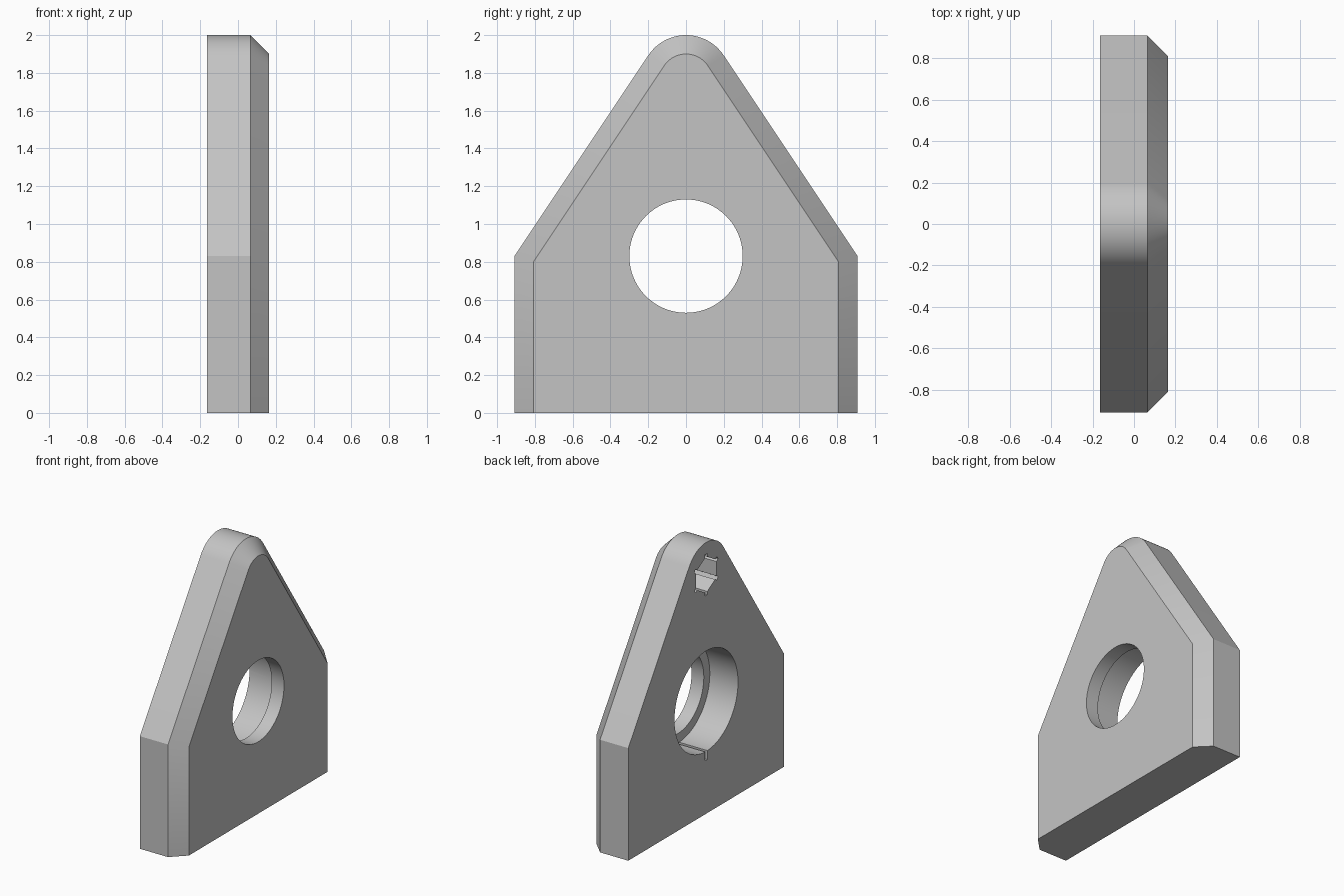
import bpy, bmesh, math
from mathutils import Matrix, Vector

cube = bpy.data.objects.get("Cube")
if cube:
    bpy.data.objects.remove(cube, do_unlink=True)

HALF_WIDTH, SHOULDER, APEX_Z, APEX_R = 0.908, 0.83, 1.761, 0.239
BACK, STEP, FRONT, BEVEL = -0.165, 0.065, 0.165, 0.1
HOLE_Z = 0.83
SLANT = math.atan2(0.5547, 0.832)      # angle of the slanted edge's normal

grey = bpy.data.materials.new("light grey")
grey.use_nodes = True
grey.diffuse_color = (0.55, 0.55, 0.55, 1)
grey.node_tree.nodes["Principled BSDF"].inputs["Base Color"].default_value = (0.55, 0.55, 0.55, 1)


def make_object(name, bm):
    bmesh.ops.recalc_face_normals(bm, faces=bm.faces)
    mesh = bpy.data.meshes.new(name)
    bm.to_mesh(mesh)
    bm.free()
    mesh.materials.append(grey)
    obj = bpy.data.objects.new(name, mesh)
    bpy.context.collection.objects.link(obj)
    return obj


def outline(inset, steps=32):
    """House-shaped profile in (y, z) with a rounded apex, inset all round but the base."""
    w, r = HALF_WIDTH - inset, APEX_R - inset
    reach = APEX_Z * math.sin(SLANT) + r
    shoulder = (reach - w * math.cos(SLANT)) / math.sin(SLANT)
    arc = []
    for i in range(steps + 1):
        a = SLANT + (math.pi - 2 * SLANT) * i / steps
        arc.append((r * math.cos(a), APEX_Z + r * math.sin(a)))
    return [(w, 0), (w, shoulder)] + arc + [(-w, shoulder), (-w, 0)]


def loft(sections):
    bm = bmesh.new()
    rings = [[bm.verts.new((x, y, z)) for y, z in pts] for x, pts in sections]
    n = len(rings[0])
    for a, b in zip(rings, rings[1:]):
        for i in range(n):
            j = (i + 1) % n
            bm.faces.new((a[i], a[j], b[j], b[i]))
    bm.faces.new(rings[0])
    bm.faces.new(rings[-1])
    return bm


def cut_prism(body, radius, z, x0, x1, sides):
    """Cut a prism running along x, with one corner pointing up."""
    ring = []
    for i in range(sides):
        a = math.pi / 2 + math.tau * i / sides
        ring.append((radius * math.cos(a), z + radius * math.sin(a)))
    cut(body, loft([(x0, ring), (x1, ring)]))


def cut_slit(body, z, angle, r0, r1, width):
    """Cut a narrow radial relief slit from the back face."""
    bm = bmesh.new()
    bmesh.ops.create_cube(bm, size=1)
    x0 = BACK - 0.05
    bmesh.ops.scale(bm, verts=bm.verts, vec=(STEP - x0, r1 - r0, width))
    bmesh.ops.translate(bm, verts=bm.verts, vec=((STEP + x0) / 2, (r0 + r1) / 2, 0))
    bmesh.ops.rotate(bm, verts=bm.verts, cent=Vector(), matrix=Matrix.Rotation(angle, 3, 'X'))
    bmesh.ops.translate(bm, verts=bm.verts, vec=(0, 0, z))
    cut(body, bm)


def cut(body, bm):
    cutter = make_object("cutter", bm)
    cutter.hide_render = True
    mod = body.modifiers.new("cut", 'BOOLEAN')
    mod.operation, mod.solver, mod.object = 'DIFFERENCE', 'EXACT', cutter
    bpy.context.view_layer.objects.active = body
    bpy.ops.object.modifier_apply(modifier=mod.name)
    bpy.data.objects.remove(cutter, do_unlink=True)


# Plate with a bevel round the outer edge of one face
full = outline(0)
plate = make_object("pointed_plate", loft([(BACK, full), (STEP, full), (FRONT, outline(BEVEL))]))

# Through hole, wider bore from the back and its relief slit
cut_prism(plate, 0.30, HOLE_Z, BACK - 0.1, FRONT + 0.1, 96)
cut_prism(plate, 0.37, HOLE_Z, BACK - 0.1, STEP, 96)
cut_slit(plate, HOLE_Z, -math.pi / 2, 0.32, 0.435, 0.025)

# Hexagonal nut pocket near the apex with a relief slit at every corner
cut_prism(plate, 0.135, APEX_Z, BACK - 0.1, STEP, 6)
for k in range(6):
    cut_slit(plate, APEX_Z, math.pi / 2 + k * math.pi / 3, 0.09, 0.152, 0.025)

# Smooth the curves, keep the edges sharp
bpy.ops.object.select_all(action='DESELECT')
plate.select_set(True)
bpy.context.view_layer.objects.active = plate
bpy.ops.object.shade_smooth_by_angle(angle=math.radians(30))
